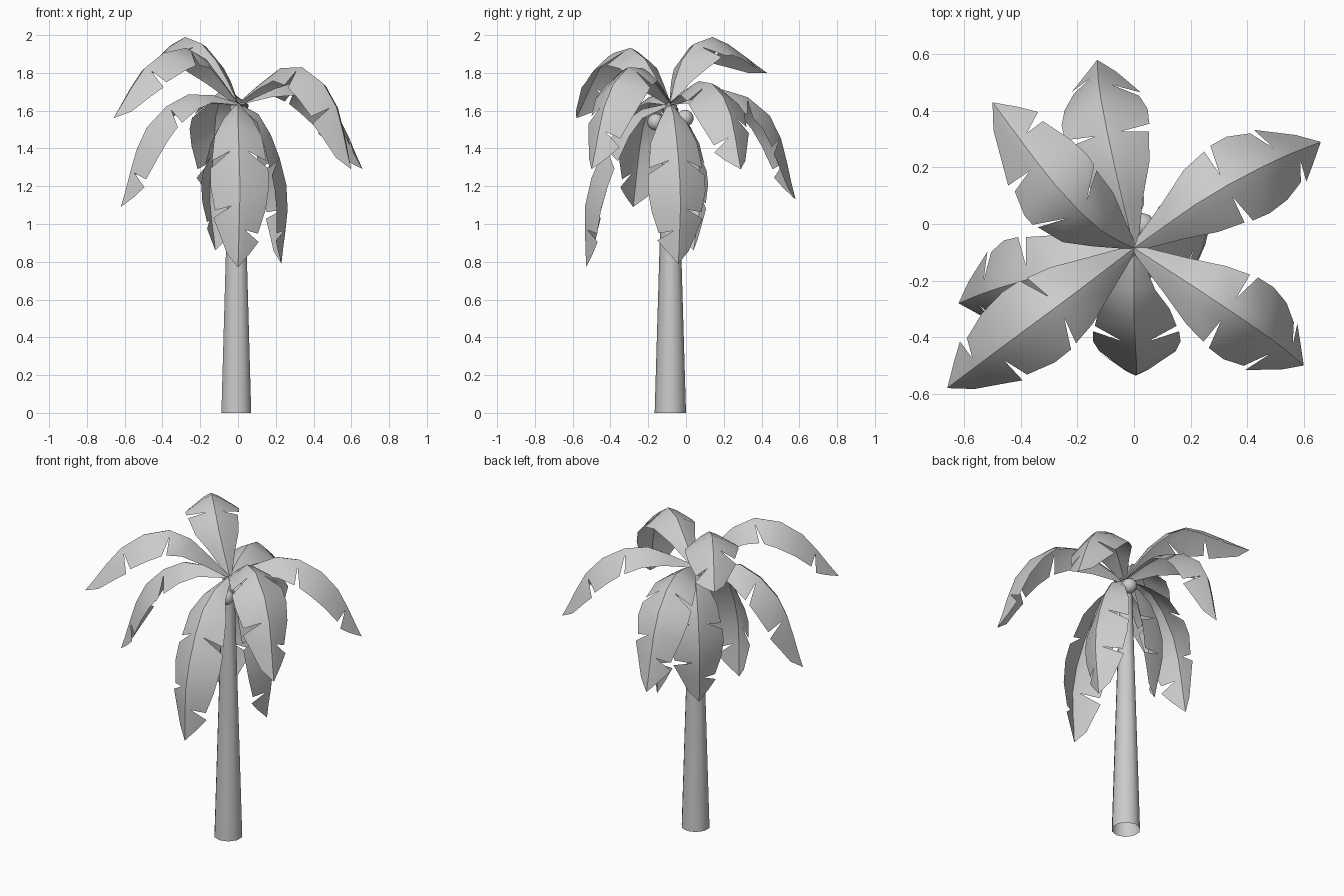
import bpy, bmesh, math
from mathutils import Vector

cube = bpy.data.objects.get("Cube")
if cube:
    bpy.data.objects.remove(cube, do_unlink=True)

grey = bpy.data.materials.new("plain grey")
grey.use_nodes = True
grey.diffuse_color = (0.6, 0.6, 0.6, 1)
grey.node_tree.nodes["Principled BSDF"].inputs["Base Color"].default_value = (0.6, 0.6, 0.6, 1)


def finish(name, bm, angle):
    mesh = bpy.data.meshes.new(name)
    bm.to_mesh(mesh)
    bm.free()
    mesh.materials.append(grey)
    obj = bpy.data.objects.new(name, mesh)
    bpy.context.collection.objects.link(obj)
    bpy.ops.object.select_all(action="DESELECT")
    obj.select_set(True)
    bpy.context.view_layer.objects.active = obj
    bpy.ops.object.shade_smooth_by_angle(angle=math.radians(angle))


CROWN = Vector((0, -0.085, 1.64))
# Outline of half a leaf: position along the rib and half width
STATIONS = [(0, 0.02), (0.14, 0.075), (0.28, 0.125), (0.42, 0.152), (0.56, 0.155),
            (0.70, 0.138), (0.82, 0.105), (0.92, 0.06), (1, 0)]


def along(points, t):
    """Smooth curve through the four points of a rib, paced by length."""
    spans = [(b - a).length for a, b in zip(points, points[1:])]
    u, i = t * sum(spans), 0
    while i < 2 and u > spans[i]:
        u -= spans[i]
        i += 1
    u /= spans[i]
    p = [points[0] * 2 - points[1]] + points + [points[3] * 2 - points[2]]
    a, b, c, d = p[i:i + 4]
    return 0.5 * (2 * b + (c - a) * u + (2 * a - 5 * b + 4 * c - d) * u * u
                  + (3 * b - a - 3 * c + d) * u ** 3)


def frond(name, bend, shoulder, tip, notches):
    """Folded leaf with wedge notches torn into each side."""
    points = [CROWN, Vector(bend), Vector(shoulder), Vector(tip)]
    flat = points[3] - CROWN
    side = Vector((-flat.y, flat.x, 0)).normalized()
    bm = bmesh.new()

    def vert(t, across, drop):
        tangent = (along(points, min(t + 0.03, 1)) - along(points, max(t - 0.03, 0))).normalized()
        normal = tangent.cross(side)
        return bm.verts.new(along(points, t) + side * across - normal * drop)

    rib = [vert(t, 0, 0) for t, w in STATIONS]
    last = len(STATIONS) - 1
    for s, torn in zip((1, -1), notches):
        inner, before, after = [], [], []
        for i, (t, w) in enumerate(STATIONS):
            if i == last:
                inner.append(rib[i]); before.append(rib[i]); after.append(rib[i])
                continue
            inner.append(vert(t, s * w * 0.3, w * 0.14))
            if i in torn:
                before.append(vert(t + 0.02, s * w * 0.95, w * 0.62))
                after.append(vert(t + 0.06, s * w, w * 0.62))
            else:
                before.append(vert(t + 0.015, s * w, w * 0.62))
                after.append(before[-1])
        for i in range(last):
            for loop in ((rib[i], rib[i + 1], inner[i + 1], inner[i]),
                         (inner[i], inner[i + 1], before[i + 1], after[i])):
                loop = list(dict.fromkeys(loop))
                if len(loop) > 2:
                    bm.faces.new(loop if s < 0 else loop[::-1])
    finish(name, bm, 40)


FRONDS = {
    "back_frond": ((-0.07, 0.21, 1.71), (-0.12, 0.46, 1.55), (-0.13, 0.58, 1.13)),
    "back_left_frond": ((0.25, 0.09, 1.76), (0.49, 0.22, 1.63), (0.66, 0.29, 1.29)),
    "front_left_frond": ((0.27, -0.26, 1.84), (0.49, -0.41, 1.69), (0.60, -0.50, 1.29)),
    "left_hanging_frond": ((0.14, -0.06, 1.54), (0.26, -0.03, 1.18), (0.23, -0.04, 0.79)),
    "front_frond": ((0.0, -0.33, 1.55), (0.01, -0.52, 1.18), (0.0, -0.53, 0.77)),
    "front_right_frond": ((-0.23, -0.26, 1.92), (-0.46, -0.43, 1.86), (-0.66, -0.58, 1.56)),
    "right_frond": ((-0.25, -0.16, 1.69), (-0.49, -0.23, 1.50), (-0.62, -0.28, 1.09)),
    "back_right_frond": ((-0.12, -0.02, 1.87), (-0.28, 0.14, 1.99), (-0.50, 0.43, 1.80)),
    "back_hanging_frond": ((-0.09, 0.02, 1.50), (-0.15, 0.08, 1.20), (-0.12, 0.04, 0.86)),
}
for n, (name, path) in enumerate(FRONDS.items()):
    torn = ((3, 5), (3, 6))
    frond(name, *path, torn if n % 2 else torn[::-1])

# Tapered trunk, open underneath
bm = bmesh.new()
bmesh.ops.create_cone(bm, segments=10, radius1=0.083, radius2=0.035, depth=1.63)
bmesh.ops.delete(bm, geom=[f for f in bm.faces if f.normal.z < -0.9], context="FACES_ONLY")
bmesh.ops.translate(bm, verts=bm.verts, vec=(-0.009, -0.083, 0.815))
finish("trunk", bm, 45)

# Nuts under the crown
for name, spot in (("back_nut", (0.03, -0.005, 1.56)), ("front_nut", (0.03, -0.16, 1.54))):
    bm = bmesh.new()
    bmesh.ops.create_uvsphere(bm, u_segments=10, v_segments=7, radius=0.045)
    bmesh.ops.translate(bm, verts=bm.verts, vec=spot)
    finish(name, bm, 60)
